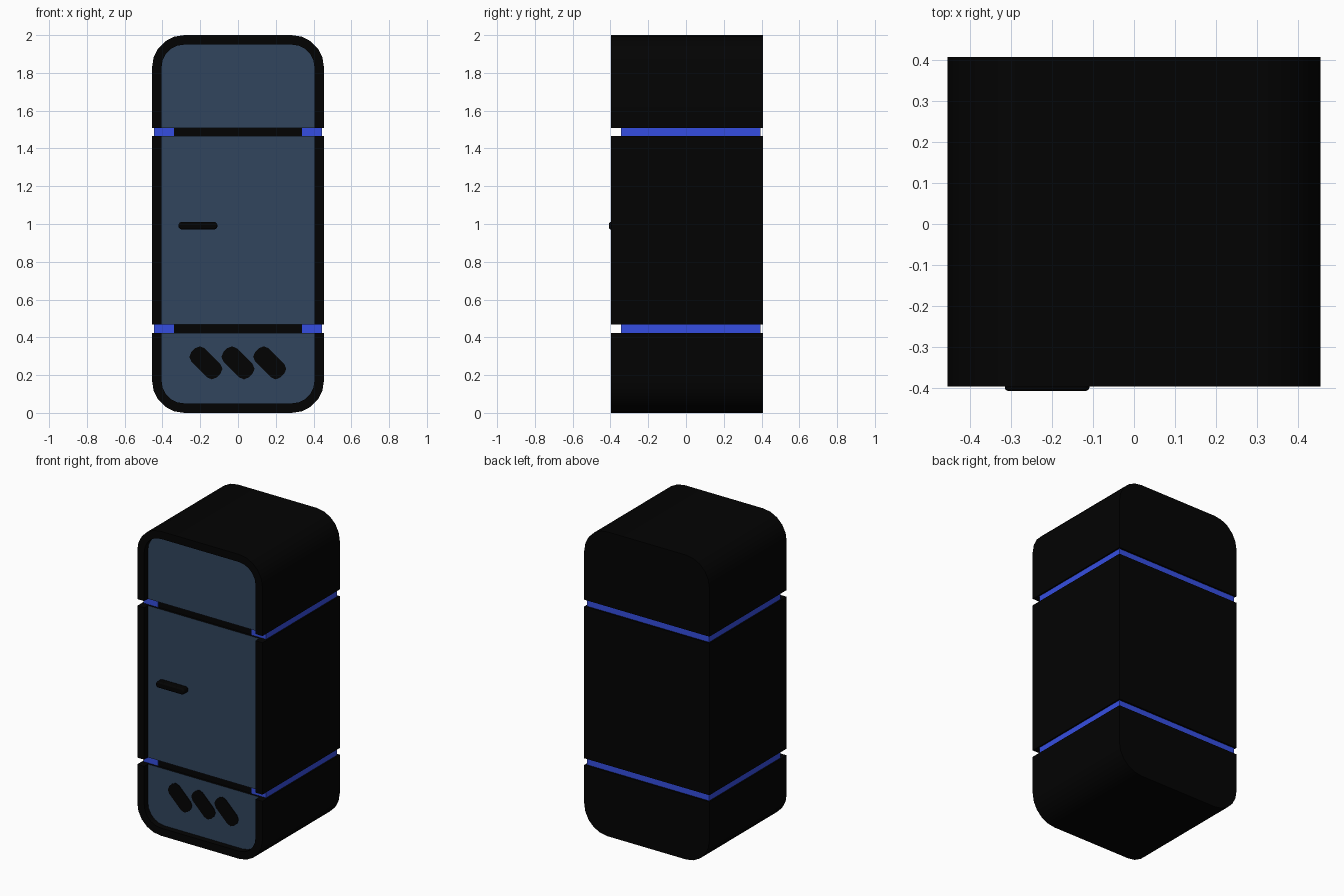
import bpy, bmesh, math
from mathutils import Matrix, Vector

cube = bpy.data.objects.get("Cube")
if cube:
    bpy.data.objects.remove(cube)


def material(name, color):
    m = bpy.data.materials.new(name)
    m.use_nodes = True
    m.diffuse_color = (*color, 1)
    m.node_tree.nodes["Principled BSDF"].inputs["Base Color"].default_value = (*color, 1)
    return m


BLACK = material("black shell", (0.0008, 0.0008, 0.0008))
SLATE = material("slate door", (0.031, 0.059, 0.110))
BLUE = material("blue trim", (0.036, 0.076, 0.75))
FRONT, BACK, DOOR = -0.396, 0.407, -0.357


def prism(size, center, y0, y1, radius, steps, tilt=0):
    """Rounded rectangle in the XZ plane, extruded from y0 to y1."""
    w, h = size[0] / 2 - radius, size[1] / 2 - radius
    pts = []
    for q, (sx, sz) in enumerate([(1, 1), (-1, 1), (-1, -1), (1, -1)]):
        for i in range(steps + 1):
            a = math.pi / 2 * (q + i / steps)
            pts.append(Vector((sx * w + radius * math.cos(a), 0, sz * h + radius * math.sin(a))))
    place = Matrix.Translation((center[0], y0, center[1])) @ Matrix.Rotation(tilt, 4, 'Y')
    bm = bmesh.new()
    face = bm.faces.new([bm.verts.new(place @ p) for p in pts])
    new = bmesh.ops.extrude_face_region(bm, geom=[face])["geom"]
    bmesh.ops.translate(bm, vec=(0, y1 - y0, 0),
                        verts=[g for g in new if isinstance(g, bmesh.types.BMVert)])
    bmesh.ops.recalc_face_normals(bm, faces=bm.faces[:])
    return bm


def finish(name, bm, *mats):
    mesh = bpy.data.meshes.new(name)
    bm.to_mesh(mesh)
    bm.free()
    for mat in mats:
        mesh.materials.append(mat)
    ob = bpy.data.objects.new(name, mesh)
    bpy.context.scene.collection.objects.link(ob)
    bpy.ops.object.select_all(action='DESELECT')
    ob.select_set(True)
    bpy.context.view_layer.objects.active = ob
    bpy.ops.object.shade_smooth_by_angle(angle=math.radians(30))
    return ob


def shell(name, low, high):
    """Slice of the cabinet with a raised rim around a recessed door."""
    bm = prism((0.91, 2), (0, 1), FRONT, BACK, 0.17, 5)
    front = min(bm.faces, key=lambda f: f.calc_center_median().y)
    bmesh.ops.inset_individual(bm, faces=[front], thickness=0.05)
    bmesh.ops.inset_individual(bm, faces=[front], thickness=0, depth=FRONT - DOOR)
    # Trim to the height span and cap the cuts
    for z, n in ((low, -1), (high, 1)):
        bmesh.ops.bisect_plane(bm, geom=bm.verts[:] + bm.edges[:] + bm.faces[:],
                               plane_co=(0, 0, z), plane_no=(0, 0, n), clear_outer=True)
        bmesh.ops.holes_fill(bm, edges=[e for e in bm.edges if e.is_boundary])
    bmesh.ops.recalc_face_normals(bm, faces=bm.faces[:])
    for f in bm.faces:
        f.material_index = int(all(abs(v.co.y - DOOR) < 0.001 for v in f.verts))
    finish(name, bm, BLACK, SLATE)


def box(name, mat, lo, hi):
    lo, hi = Vector(lo), Vector(hi)
    bm = bmesh.new()
    bmesh.ops.create_cube(bm, size=1, matrix=Matrix.Translation((lo + hi) / 2)
                          @ Matrix.Diagonal((*(hi - lo), 1)))
    finish(name, bm, mat)


# Cabinet in three slices, split by two grooves
grooves = [(0.423, 0.467), (1.465, 1.509)]
shell("lower_shell", -0.1, grooves[0][0])
shell("middle_shell", grooves[0][1], grooves[1][0])
shell("upper_shell", grooves[1][1], 2.1)

# Groove fillers: dark core with blue trim along the sides and back
for part, (z0, z1) in zip(("lower", "upper"), grooves):
    box(part + "_core", BLACK, (-0.34, -0.342, z0), (0.34, 0.29, z1))
    box(part + "_trim_back", BLUE, (-0.445, 0.29, z0), (0.445, 0.395, z1))
    for side, x in (("right", -0.445), ("left", 0.34)):
        box(f"{part}_trim_{side}", BLUE, (x, -0.344, z0), (x + 0.105, 0.29, z1))

# Door handle with softened front edges
handle = finish("handle", prism((0.206, 0.04), (-0.212, 0.991), -0.407, DOOR, 0.018, 4), BLACK)
bevel = handle.modifiers.new("edge", 'BEVEL')
bevel.width, bevel.segments = 0.008, 2

# Slanted vents
for i, x in enumerate((-0.17, 0, 0.168)):
    finish(f"vent_{i + 1}", prism((0.19, 0.1), (x, 0.265), DOOR - 0.004, DOOR + 0.002,
                                  0.036, 2, math.radians(45)), BLACK)
